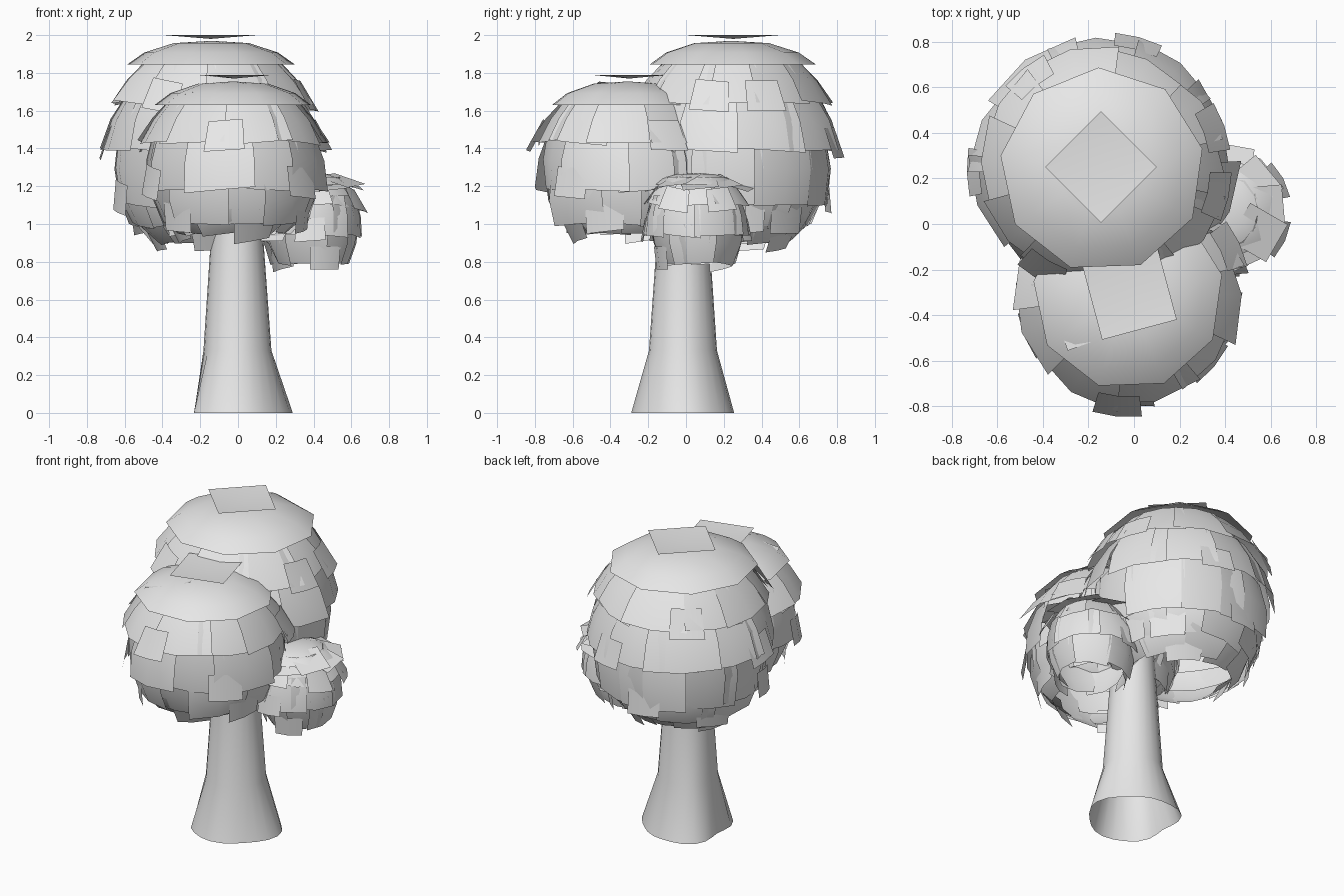
import bpy, math, random
from mathutils import Vector

random.seed(7)
if "Cube" in bpy.data.objects:
    bpy.data.objects.remove(bpy.data.objects["Cube"], do_unlink=True)

grey = bpy.data.materials.new("plain grey")
grey.use_nodes = True
grey.diffuse_color = (0.8, 0.8, 0.8, 1)
grey.node_tree.nodes["Principled BSDF"].inputs["Base Color"].default_value = (0.8, 0.8, 0.8, 1)


def add_object(name, verts, faces):
    mesh = bpy.data.meshes.new(name)
    mesh.from_pydata(verts, [], faces)
    mesh.materials.append(grey)
    mesh.shade_smooth()
    obj = bpy.data.objects.new(name, mesh)
    bpy.context.collection.objects.link(obj)
    return obj


def polar(center, angle, radius, z):
    return Vector((center[0] + radius * math.cos(angle), center[1] + radius * math.sin(angle), z))


def lattice(verts, faces, points, columns):
    """Add a rectangular grid of points, row by row."""
    start = len(verts)
    verts += points
    for r in range(len(points) // columns - 1):
        for c in range(columns - 1):
            a = start + r * columns + c
            faces.append((a, a + columns, a + columns + 1, a + 1))


# Trunk: hollow, with uneven root lobes at the foot
def build_trunk():
    sides = 24
    foot = (0.29, 0.25, 0.255, 0.285, 0.225, 0.285, 0.29, 0.265)
    rings = [(0.33, 0.18, -0.003, -0.016), (0.95, 0.137, -0.005, -0.015), (1.4, 0.11, -0.01, -0.015)]
    verts, faces = [], []
    for i in range(sides):
        k, t = divmod(i * 8 / sides, 1)
        t = t * t * (3 - 2 * t)
        radius = foot[int(k)] * (1 - t) + foot[(int(k) + 1) % 8] * t
        verts.append(polar((0, 0), math.tau * i / sides, radius, 0))
    for z, radius, x, y in rings:
        verts += [polar((x, y), math.tau * i / sides, radius, z) for i in range(sides)]
    for r in range(len(rings)):
        for i in range(sides):
            j = (i + 1) % sides
            faces.append((r * sides + i, r * sides + j, (r + 1) * sides + j, (r + 1) * sides + i))
    add_object("trunk", verts, faces)


# Foliage: overlapping leaf cards in hanging rows, with extra cards at the hems
def build_rows(name, center, rows, count, jitter, card):
    verts, faces = [], []
    for k, (z_top, r_top, z_bottom, r_bottom) in enumerate(rows):
        slope = (r_top - r_bottom) / (z_top - z_bottom)
        for i in range(count):
            angle = math.tau * (i + 0.5 * (k % 2) + random.uniform(-0.12, 0.12)) / count
            half = math.pi / count * random.uniform(1.15, 1.35)
            flare = random.uniform(-0.4, 0.7) * jitter
            twist = random.uniform(-0.5, 0.5) * jitter
            roll = random.uniform(-0.4, 0.4) * jitter
            points = []
            for t in (0, 0.5, 1):
                radius = r_top + (r_bottom - r_top) * t + 0.05 * r_top * math.sin(math.pi * t)
                z = z_top + (z_bottom - z_top) * t
                for s in (-1, 0, 1):
                    swing = radius + flare * t + twist * s * t
                    points.append(polar(center, angle + s * half, swing, z + roll * s * t))
            lattice(verts, faces, points, 3)
            if i % 3 == k % 3:
                width = card / r_bottom / 2
                turn = angle + half
                points = []
                for t in (0, 1):
                    rise = card * (0.6 - 0.8 * t)
                    radius = r_bottom + 0.7 * slope * rise + 0.015 + 0.3 * jitter * t
                    points += [polar(center, turn + s * width, radius, z_bottom + rise + roll * s)
                               for s in (-1, 0, 1)]
                lattice(verts, faces, points, 3)
    add_object(name, verts, faces)


# Shallow many-sided crown over each clump
def build_cap(name, center, z, drop, radius, sides):
    verts = [Vector((center[0], center[1], z))]
    for r, d in ((0.45, 0.1), (0.8, 0.5), (1, 1)):
        for i in range(sides):
            verts.append(polar(center, math.tau * (i + 0.3) / sides, radius * r, z - drop * d))
    faces = []
    for i in range(sides):
        j = (i + 1) % sides
        faces.append((0, 1 + i, 1 + j))
        for r in (0, sides):
            faces.append((1 + r + i, 1 + r + sides + i, 1 + r + sides + j, 1 + r + j))
    add_object(name, verts, faces)


# Slightly dished square leaf lying on the top
def build_top_card(name, center, z, radius, turn):
    verts = [Vector((center[0], center[1], z - 0.02))]
    verts += [polar(center, math.radians(turn + 90 * i), radius, z) for i in range(4)]
    add_object(name, verts, [(0, 1 + i, 1 + (i + 1) % 4) for i in range(4)])


# Loose cards sticking out from under a crown
def build_loose_cards(name, center, z, reach, angles, size, slope):
    verts, faces = [], []
    for degrees in angles:
        a = math.radians(degrees)
        out, side = Vector((math.cos(a), math.sin(a), -slope)), Vector((-math.sin(a), math.cos(a), 0.1))
        tip = polar(center, a, reach + random.uniform(-0.02, 0.02), z + random.uniform(-0.03, 0.02))
        points = [tip + side * s * size / 2 - out * t * size for t in (1, 0) for s in (-1, 1)]
        lattice(verts, faces, points, 2)
    add_object(name, verts, faces)


build_trunk()

large, front, small = (-0.135, 0.242), (-0.025, -0.31), (0.385, 0.055)

build_rows("large_clump_leaves", large, [
    (1.88, 0.34, 1.64, 0.515),
    (1.71, 0.44, 1.39, 0.56),
    (1.48, 0.50, 1.10, 0.50),
    (1.22, 0.485, 0.99, 0.41),
    (1.06, 0.43, 0.90, 0.29)], 10, 0.045, 0.2)
build_cap("large_clump_cap", (-0.14, 0.237), 1.97, 0.125, 0.45, 9)
build_top_card("large_clump_top_leaf", (-0.145, 0.25), 2.0, 0.245, 90)

build_rows("front_clump_leaves", front, [
    (1.68, 0.32, 1.43, 0.49),
    (1.50, 0.42, 1.18, 0.46),
    (1.26, 0.435, 1.00, 0.37),
    (1.08, 0.39, 0.95, 0.28)], 9, 0.045, 0.2)
build_cap("front_clump_cap", front, 1.755, 0.125, 0.42, 9)
build_top_card("front_clump_top_leaf", (-0.02, -0.3), 1.79, 0.24, 60)
build_loose_cards("front_clump_loose_leaves", front, 1.68, 0.35, (-160, -50), 0.28, 0.25)

build_rows("small_clump_leaves", small, [
    (1.25, 0.16, 1.10, 0.265),
    (1.15, 0.235, 0.94, 0.265),
    (1.00, 0.255, 0.79, 0.19)], 7, 0.04, 0.15)
build_cap("small_clump_cap", small, 1.27, 0.06, 0.23, 7)
build_loose_cards("small_clump_loose_leaves", small, 1.21, 0.28, (-65, -30, 5, 40, 80, 150), 0.19, 0.3)
